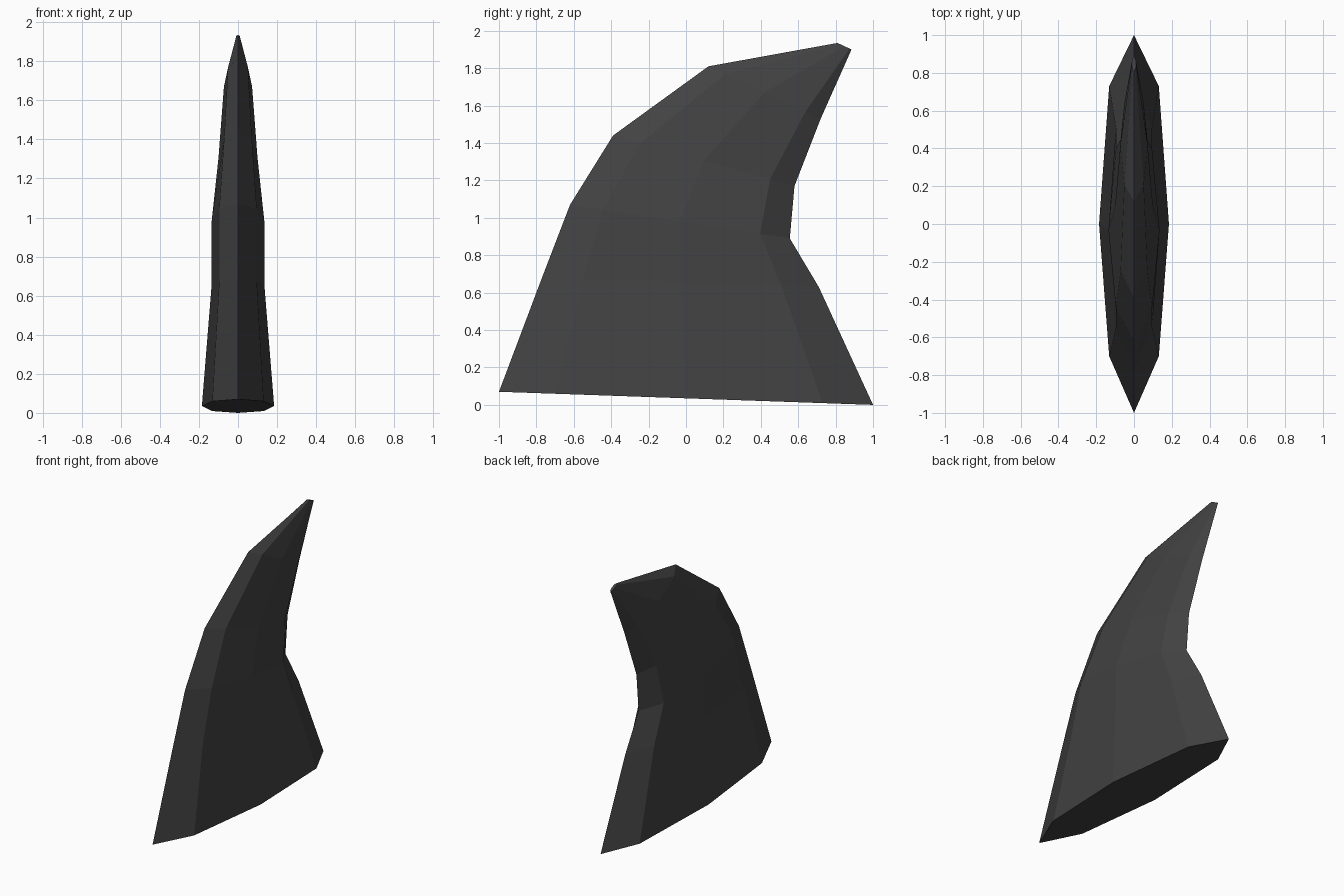
import bpy, bmesh
from mathutils import Vector

if "Cube" in bpy.data.objects:
    bpy.data.objects.remove(bpy.data.objects["Cube"])

# Dark grey material
grey = bpy.data.materials.new("dark grey")
grey.diffuse_color = (0.055, 0.055, 0.055, 1)
grey.use_nodes = True
grey.node_tree.nodes["Principled BSDF"].inputs["Base Color"].default_value = grey.diffuse_color

# Rings from base to tip: leading (y, z), trailing (y, z), half width
rings = [
    ((-1.00, 0.07), (1.00, 0.00), 0.185),
    ((-0.77, 0.68), (0.71, 0.63), 0.135),
    ((-0.62, 1.07), (0.555, 0.89), 0.135),
    ((-0.39, 1.44), (0.58, 1.17), 0.10),
    ((0.12, 1.81), (0.72, 1.53), 0.072),
    ((0.81, 1.935), (0.885, 1.90), 0.012),
]
# Eight-sided cross-section: fraction along the chord, fraction of half width
section = [(0, 0), (0.15, 0.71), (0.5, 1), (0.865, 0.71), (1, 0),
           (0.865, -0.71), (0.5, -1), (0.15, -0.71)]

# Fin body: loft the section through the rings
bm = bmesh.new()
loops = []
for lead, trail, w in rings:
    a, b = Vector((0, *lead)), Vector((0, *trail))
    loops.append([bm.verts.new(a.lerp(b, t) + Vector((s * w, 0, 0))) for t, s in section])
n = len(section)
for lo, hi in zip(loops, loops[1:]):
    for i in range(n):
        j = (i + 1) % n
        bm.faces.new((lo[i], lo[j], hi[j], hi[i]))
# Base and tip caps
bm.faces.new(loops[0])
bm.faces.new(loops[-1])
bmesh.ops.recalc_face_normals(bm, faces=bm.faces)

mesh = bpy.data.meshes.new("curved_fin")
bm.to_mesh(mesh)
bm.free()
mesh.materials.append(grey)
fin = bpy.data.objects.new("curved_fin", mesh)
bpy.context.collection.objects.link(fin)
